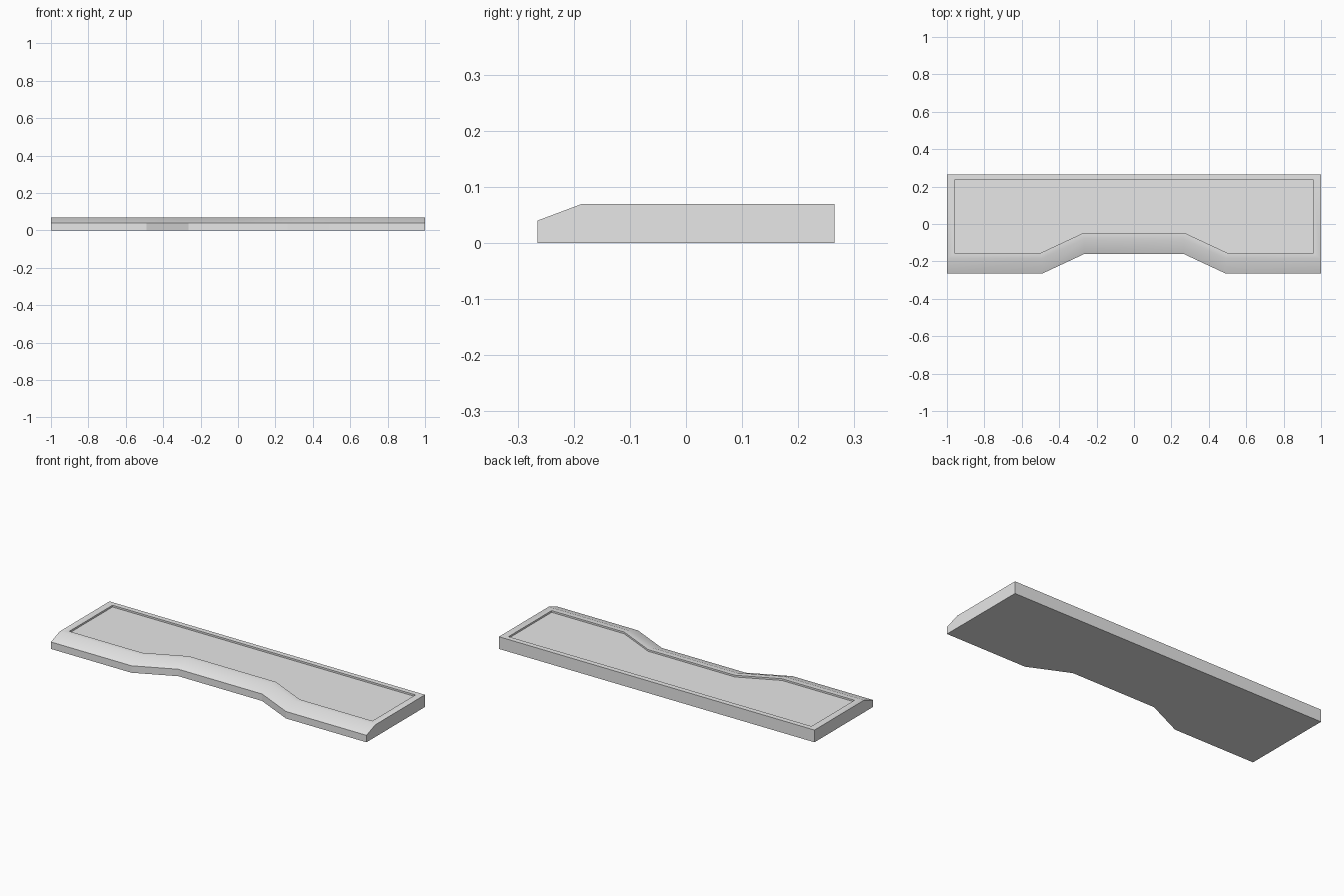
import bpy, bmesh, math

if "Cube" in bpy.data.objects:
    bpy.data.objects.remove(bpy.data.objects["Cube"])

grey = bpy.data.materials.new("light_grey")
grey.diffuse_color = (0.8, 0.8, 0.8, 1)
grey.use_nodes = True
grey.node_tree.nodes["Principled BSDF"].inputs["Base Color"].default_value = grey.diffuse_color


def ring(bm, z, front, back, end=1.0, outer=0.49, inner=0.265, step=0.105):
    """Closed outline with a stepped-back middle along the front."""
    half = [(inner, front + step), (outer, front), (end, front), (end, back)]
    pts = half + [(-x, y) for x, y in reversed(half)]
    return [bm.verts.new((x, y, z)) for x, y in pts]


def bridge(bm, a, b):
    n = len(a)
    for i in range(n):
        j = (i + 1) % n
        bm.faces.new((a[i], a[j], b[j], b[i]))


bm = bmesh.new()
rings = [
    ring(bm, 0.0, -0.265, 0.265),                            # base
    ring(bm, 0.04, -0.265, 0.265),                           # top of front wall
    ring(bm, 0.07, -0.185, 0.265),                           # top of front slope
    ring(bm, 0.07, -0.155, 0.235, 0.96, 0.50, 0.275),        # inside of rim
    ring(bm, 0.06, -0.155, 0.235, 0.96, 0.50, 0.275),        # recessed floor
]
for a, b in zip(rings, rings[1:]):
    bridge(bm, a, b)
bm.faces.new(list(reversed(rings[0])))
bm.faces.new(rings[-1])
bmesh.ops.recalc_face_normals(bm, faces=bm.faces)

mesh = bpy.data.meshes.new("recessed_tray")
bm.to_mesh(mesh)
bm.free()
mesh.materials.append(grey)
tray = bpy.data.objects.new("recessed_tray", mesh)
bpy.context.collection.objects.link(tray)

# Front slope blends softly into the rim, other edges stay crisp
bpy.context.view_layer.objects.active = tray
tray.select_set(True)
bpy.ops.object.shade_smooth_by_angle(angle=math.radians(22))
